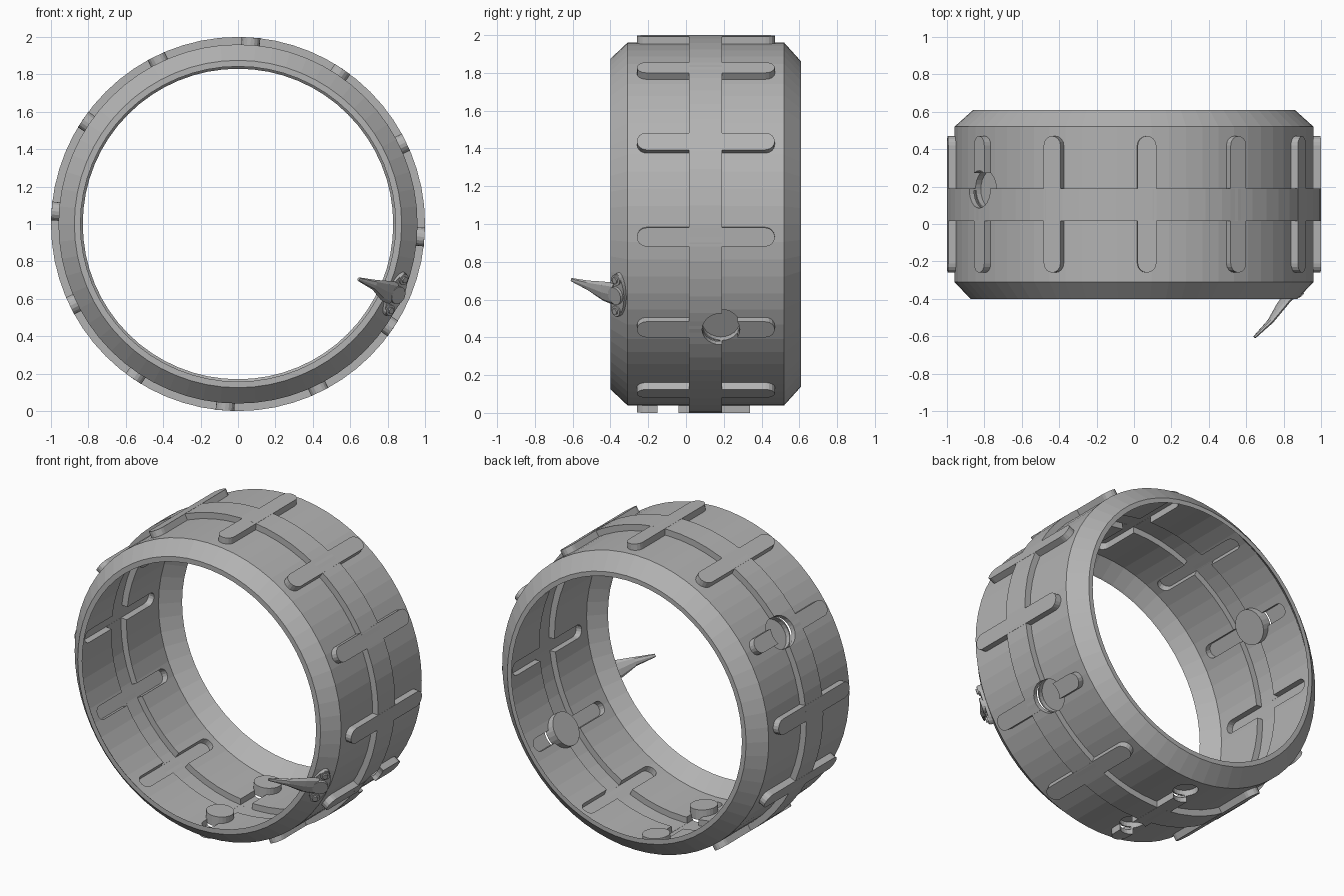
import bpy, bmesh
from math import cos, sin, pi, radians
from mathutils import Vector

cube = bpy.data.objects.get("Cube")
if cube:
    bpy.data.objects.remove(cube, do_unlink=True)

grey = bpy.data.materials.new("plain_grey")
grey.use_nodes = True
colour = (0.45, 0.45, 0.45, 1)
grey.diffuse_color = colour
grey.node_tree.nodes["Principled BSDF"].inputs["Base Color"].default_value = colour

SEGMENTS = 64
CENTRE = Vector((0, 0, 1))
BAR_ANGLES = [radians(-4 + 30 * k) for k in range(12)]


def finish(name, bm):
    bmesh.ops.recalc_face_normals(bm, faces=bm.faces)
    mesh = bpy.data.meshes.new(name)
    bm.to_mesh(mesh)
    bm.free()
    mesh.materials.append(grey)
    obj = bpy.data.objects.new(name, mesh)
    bpy.context.collection.objects.link(obj)
    return obj


def loft(bm, rings):
    """Skin a list of equal point rings and cap both ends."""
    loops = [[bm.verts.new(p) for p in ring] for ring in rings]
    n = len(loops[0])
    for a, b in zip(loops, loops[1:]):
        for i in range(n):
            bm.faces.new((a[i], a[(i + 1) % n], b[(i + 1) % n], b[i]))
    bm.faces.new(loops[0][::-1])
    bm.faces.new(loops[-1])


def drum(name, profile):
    """Solid of revolution about the y axis, from (y, radius) pairs."""
    bm = bmesh.new()
    turns = [2 * pi * i / SEGMENTS for i in range(SEGMENTS)]
    loft(bm, [[CENTRE + Vector((r * cos(t), y, r * sin(t))) for t in turns]
              for y, r in profile])
    return finish(name, bm)


def slot(half, y0, y1, steps=8):
    """Outline with round ends, as (tangent, y) pairs."""
    arc = [pi * i / steps for i in range(steps + 1)]
    return ([(half * cos(t), y1 - half + half * sin(t)) for t in arc] +
            [(-half * cos(t), y0 + half - half * sin(t)) for t in arc])


def circle(radius, y, steps=24):
    return [(radius * cos(2 * pi * i / steps), y + radius * sin(2 * pi * i / steps))
            for i in range(steps)]


def radial_prisms(name, items):
    """Prisms pointing outwards, from (outline, angle, inner, outer)."""
    bm = bmesh.new()
    for outline, a, inner, outer in items:
        out, tan = Vector((cos(a), 0, sin(a))), Vector((-sin(a), 0, cos(a)))
        loft(bm, [[CENTRE + out * r + tan * t + Vector((0, y, 0)) for t, y in outline]
                  for r in (inner, outer)])
    return finish(name, bm)


def combine(target, tool, operation):
    tool.hide_render = True
    mod = target.modifiers.new("combine", "BOOLEAN")
    mod.operation, mod.solver, mod.object = operation, "EXACT", tool
    bpy.context.view_layer.objects.active = target
    bpy.ops.object.modifier_apply(modifier=mod.name)
    bpy.data.objects.remove(tool, do_unlink=True)


# Outer form: chamfered drum with a raised band and cross bars
ring = drum("ring_shell", [(-.4, .875), (-.31, .96), (.52, .96), (.61, .86)])
combine(ring, drum("band", [(.015, 1), (.19, 1)]), "UNION")
bars = [(slot(.05, -.26, .47), a, .8, .999) for a in BAR_ANGLES]
combine(ring, radial_prisms("bars", bars), "UNION")

# Inner form: the same relief pressed through from the inside
cavity = drum("cavity", [(-.45, .805), (-.39, .85), (-.305, .93),
                         (.51, .93), (.60, .84), (.66, .78)])
combine(cavity, drum("band_groove", [(.025, .97), (.18, .97)]), "UNION")
grooves = [(slot(.042, -.25, .46), a, .8, .969) for a in BAR_ANGLES]
combine(cavity, radial_prisms("grooves", grooves), "UNION")
combine(ring, cavity, "DIFFERENCE")

# Round cups sunk from outside that stand proud on the inside
cups = [(.10, .185, -34), (.10, .185, 146), (.075, -.095, -94), (.075, .395, -94)]
plugs = [(circle(r + .008, y), radians(a), .885, .95) for r, y, a in cups]
combine(ring, radial_prisms("plugs", plugs), "UNION")
holes = [(circle(r, y), radians(a), .92, 1.1) for r, y, a in cups]
combine(ring, radial_prisms("holes", holes), "DIFFERENCE")

# Mount frame on the front chamfer
angle = radians(-24)
outward = Vector((cos(angle), 0, sin(angle)))
along = Vector((-sin(angle), 0, cos(angle)))
normal = (outward + Vector((0, -1, 0))).normalized()
across = along.cross(normal)
seat = CENTRE + outward * .915 + Vector((0, -.355, 0))


def mount_prism(name, outline, low, high):
    bm = bmesh.new()
    loft(bm, [[seat + along * u + across * v + normal * h for u, v in outline]
              for h in (low, high)])
    return finish(name, bm)


def disc(radius, offset=0, steps=20):
    return [(u + offset, v) for u, v in circle(radius, 0, steps)]


# Base plate, wide in the middle with narrow round ends
plate = []
for i in range(32):
    t = 2 * pi * i / 32
    plate.append((.125 * cos(t), .055 * sin(t) * (.65 + .35 * abs(sin(t)))))
mount_prism("mount_plate", plate, -.02, .018)
mount_prism("mount_boss", disc(.048), 0, .035)
for side, label in ((1, "upper"), (-1, "lower")):
    mount_prism(label + "_screw_washer", disc(.03, side * .09), 0, .026)
    mount_prism(label + "_screw_head", disc(.017, side * .09), 0, .036)

# Flat tapering spur that sweeps forwards and inwards
spur = bmesh.new()
path = [(Vector((.83, -.38, .63)), .065, .02),
        (Vector((.785, -.44, .645)), .055, .018),
        (Vector((.73, -.52, .675)), .028, .014),
        (Vector((.645, -.605, .705)), .010, .008)]
direction = (path[-1][0] - path[0][0]).normalized()
wide = (along - direction * along.dot(direction)).normalized()
thin = direction.cross(wide)
loft(spur, [[p + wide * w * cos(2 * pi * i / 8) + thin * d * sin(2 * pi * i / 8)
             for i in range(8)] for p, w, d in path])
finish("spur", spur)
